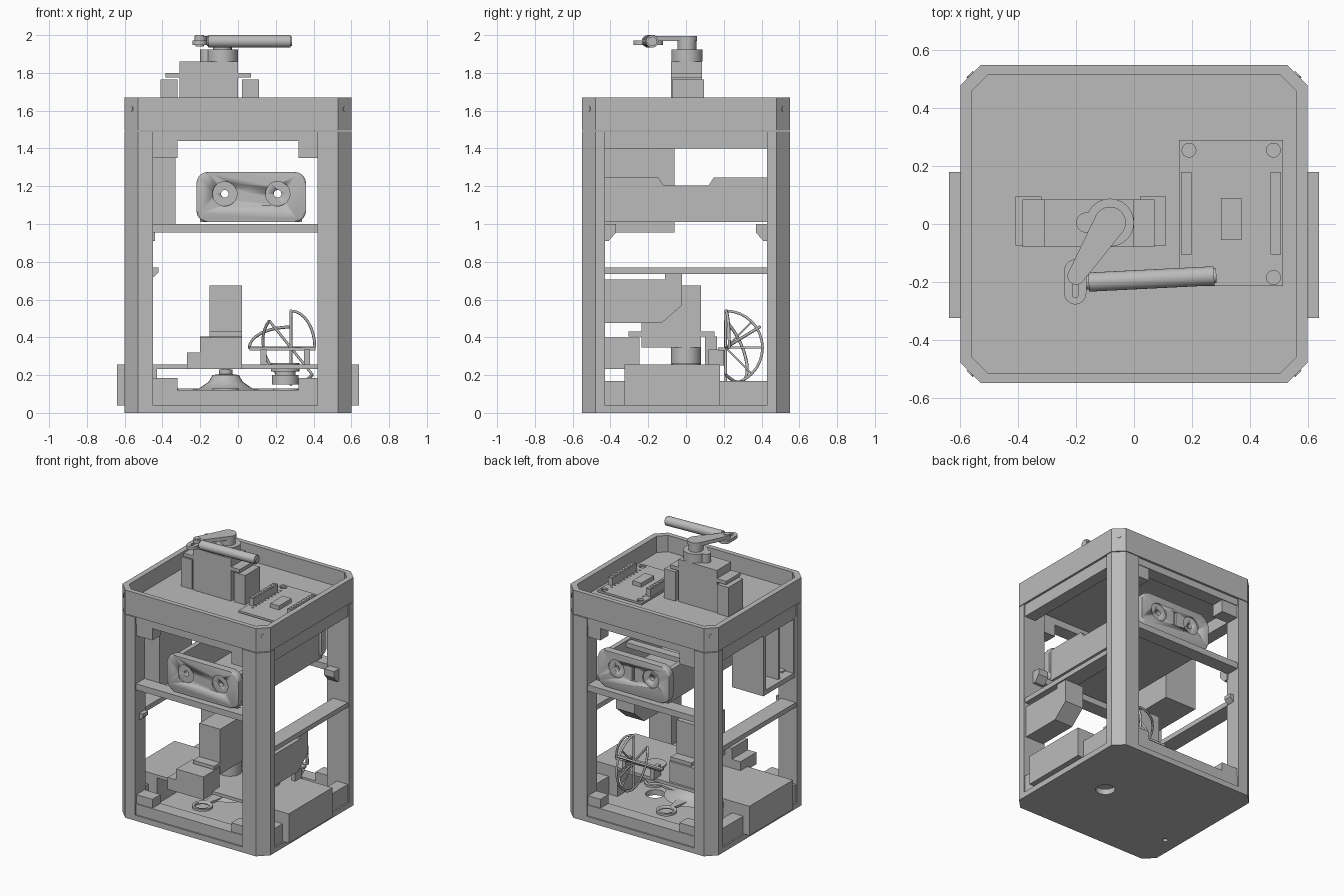
import bpy, bmesh
from math import pi, cos, sin
from mathutils import Vector, Matrix

if "Cube" in bpy.data.objects:
    bpy.data.objects.remove(bpy.data.objects["Cube"])

grey = bpy.data.materials.new("plain grey")
grey.use_nodes = True
grey.diffuse_color = (0.5, 0.5, 0.5, 1)
grey.node_tree.nodes["Principled BSDF"].inputs["Base Color"].default_value = (0.5, 0.5, 0.5, 1)


def finish(name, bm, smooth=False):
    bmesh.ops.recalc_face_normals(bm, faces=bm.faces)
    me = bpy.data.meshes.new(name)
    bm.to_mesh(me)
    bm.free()
    me.materials.append(grey)
    ob = bpy.data.objects.new(name, me)
    bpy.context.scene.collection.objects.link(ob)
    if smooth:
        bpy.ops.object.select_all(action='DESELECT')
        ob.select_set(True)
        bpy.context.view_layer.objects.active = ob
        bpy.ops.object.shade_smooth_by_angle(angle=0.6)
    return ob


def prism(name, pts, axis, a, b, bevel=0.0, smooth=False):
    """Extrude a 2D outline along X, Y or Z from a to b."""
    place = {'X': lambda p, t: (t, p[0], p[1]), 'Y': lambda p, t: (p[0], t, p[1]),
             'Z': lambda p, t: (p[0], p[1], t)}[axis]
    bm = bmesh.new()
    lo = [bm.verts.new(place(p, a)) for p in pts]
    hi = [bm.verts.new(place(p, b)) for p in pts]
    caps = [bm.faces.new(lo), bm.faces.new(hi)]
    for i in range(len(pts)):
        j = (i + 1) % len(pts)
        bm.faces.new((lo[i], lo[j], hi[j], hi[i]))
    if bevel:
        edges = [e for f in caps for e in f.edges]
        bmesh.ops.bevel(bm, geom=edges, offset=bevel, segments=3, affect='EDGES', profile=0.5)
    return finish(name, bm, smooth)


def box(name, x0, x1, y0, y1, z0, z1):
    return prism(name, [(x0, y0), (x1, y0), (x1, y1), (x0, y1)], 'Z', z0, z1)


def circle(cx, cy, r, n=24, start=0.0, sweep=2 * pi):
    return [(cx + r * cos(start + sweep * i / n), cy + r * sin(start + sweep * i / n)) for i in range(n)]


def disc(name, cx, cy, r, z0, z1, n=24, axis='Z'):
    return prism(name, circle(cx, cy, r, n), axis, z0, z1, smooth=True)


def octagon(hx, hy, c):
    return [(hx, c - hy), (hx, hy - c), (hx - c, hy), (c - hx, hy),
            (-hx, hy - c), (-hx, c - hy), (c - hx, -hy), (hx - c, -hy)]


def rod(name, points, r, closed=False):
    cu = bpy.data.curves.new(name, 'CURVE')
    cu.dimensions = '3D'
    cu.bevel_depth, cu.bevel_resolution, cu.use_fill_caps = r, 1, True
    sp = cu.splines.new('POLY')
    sp.points.add(len(points) - 1)
    for p, q in zip(sp.points, points):
        p.co = (*q, 1)
    sp.use_cyclic_u = closed
    cu.materials.append(grey)
    ob = bpy.data.objects.new(name, cu)
    bpy.context.scene.collection.objects.link(ob)


def cut(ob, cutter):
    m = ob.modifiers.new("cut", 'BOOLEAN')
    m.operation, m.solver, m.object = 'DIFFERENCE', 'EXACT', cutter
    dg = bpy.context.evaluated_depsgraph_get()
    ob.data = bpy.data.meshes.new_from_object(ob.evaluated_get(dg))
    ob.modifiers.clear()
    bpy.data.objects.remove(cutter)


def hull(c1, r1, c2, r2):
    """Tapered link outline around two circles."""
    a, b = Vector(c1), Vector(c2)
    ang = (b - a).angle_signed(Vector((1, 0)))
    return circle(*c1, r1, 12, ang + pi / 2, pi * 12 / 11) + circle(*c2, r2, 12, ang - pi / 2, pi * 12 / 11)


# Base plate and top tray
base = prism("base_plate", octagon(.6, .55, .07), 'Z', 0, .04)
cut(base, disc("cutter", .25, 0, .065, -.1, .1))
cut(base, disc("cutter", -.49, -.26, .018, -.1, .1, 12))
tray = prism("top_tray", octagon(.6, .55, .07), 'Z', 1.495, 1.67)
cut(tray, prism("cutter", octagon(.56, .515, .055), 'Z', 1.55, 1.8))

# Corner pillars, joint blocks and screws
for sx, side in ((1, "left"), (-1, "right")):
    xin = .42 if sx > 0 else .45
    for sy, end in ((1, "back"), (-1, "front")):
        tag = end + "_" + side
        prism("pillar_" + tag, [(sx * x, sy * y) for x, y in
              ((xin, .43), (.6, .43), (.6, .48), (.53, .55), (xin, .55))], 'Z', .04, 1.49)
        for z0, z1, part in ((.04, .185, "lower"), (1.35, 1.49, "upper")):
            xs = sorted((sx * .32, sx * .5))
            ys = sorted((sy * .44, sy * .535))
            box(part + "_joint_" + tag, *xs, *ys, z0, z1)
        # screw head on the chamfer
        bm = bmesh.new()
        d = Vector((sx, sy, 0)).normalized()
        bmesh.ops.create_cone(bm, cap_ends=True, segments=12, radius1=.015, radius2=.015, depth=.008,
                              matrix=Matrix.Translation((sx * .565, sy * .515, 1.61))
                              @ d.to_track_quat('Z', 'Y').to_matrix().to_4x4())
        finish("screw_" + tag, bm)
        # braces under the rails
        prism("rail_brace_" + tag, [(sy * .44, .91), (sy * .41, .91), (sy * .37, .955), (sy * .37, 1), (sy * .44, 1)],
              'X', sx * .44, sx * .52)
        prism("side_brace_" + tag, [(sx * .46, .71), (sx * .44, .725), (sx * .42, .745), (sx * .42, .77), (sx * .46, .77)],
              'Y', sy * .44, sy * .5)
    # side frame and outer box
    for z0, z1, part in ((.04, .17, "bottom"), (.735, .77, "middle"), (1.40, 1.49, "top")):
        box(part + "_rail_" + side, *sorted((sx * (.47 if part == "middle" else .5), sx * .59)), -.44, .44, z0, z1)
    box("side_box_" + side, *sorted((sx * .43, sx * .64)), -.325, .18, .04, .255)

# Front and back rails
for sy, end in ((1, "back"), (-1, "front")):
    for z0, z1, part in ((.04, .12, "bottom"), (.955, 1.0, "middle"), (1.44, 1.49, "top")):
        box(part + "_rail_" + end, -.46, .44, *sorted((sy * .44, sy * .54)), z0, z1)

# Cradle with rounded end panels
cradle = box("cradle", -.2, .34, -.49, .49, 1.01, 1.245)
cut(cradle, box("cutter", -.165, .305, -.46, .46, 1.04, 1.4))
cut(cradle, prism("cutter", [(-.12, 1.205), (.12, 1.205), (.15, 1.25), (.15, 1.4), (-.15, 1.4), (-.15, 1.25)], 'X', -1, 1))
box("cradle_cross_bar", -.18, .32, .2, .26, 1.2, 1.235)
for sy, end in ((1, "back"), (-1, "front")):
    outline = []
    for cx, cz, st in ((.3, 1.215, 0), (-.16, 1.215, pi / 2), (-.16, 1.07, pi), (.3, 1.07, 1.5 * pi)):
        outline += circle(cx, cz, .06, 6, st, pi / 2 * 6 / 5)
    panel = prism("cradle_panel_" + end, outline, 'Y', sy * .455, sy * .51, .012, True)
    for x in (-.07, .21):
        cut(panel, disc("cutter", x, 1.16, .065, sy * .5, sy * .6, axis='Y'))
        cut(panel, disc("cutter", x, 1.16, .02, sy * .4, sy * .6, 16, 'Y'))
        cut(cradle, disc("cutter", x, 1.16, .02, sy * .4, sy * .6, 16, 'Y'))
    if sy > 0:
        cut(panel, box("cutter", .06, .08, .49, .6, 1.11, 1.21))

# Open case on the right side
case = box("side_case", -.585, -.33, -.44, -.06, .955, 1.42)
cut(case, box("cutter", -.7, -.36, -.41, -.09, .99, 1.385))
box("case_board", -.42, -.40, -.38, -.12, 1.02, 1.35)
box("case_post", -.56, -.36, -.29, -.27, .98, 1.39)

# Duct box on the left side
prism("duct", [(-.44, .475), (-.13, .475), (-.02, .57), (-.02, .735), (-.11, .735), (-.11, .705), (-.44, .705)],
      'X', .43, .58)

# Inner deck, lower motor and its mounts
box("inner_deck", -.5, .5, -.325, .18, .232, .255)
box("lower_motor_body", -.15, .02, -.235, .08, .345, .675)
box("lower_motor_ears", -.15, .02, -.305, .15, .405, .43)
disc("lower_motor_gear", -.065, 0, .08, .255, .35)
box("motor_mount_front", -.2, .02, -.43, -.245, .232, .40)
box("motor_mount_step", -.27, -.2, -.43, -.245, .232, .32)
box("motor_mount_back", -.2, .02, .1, .165, .25, .405)

# Rotor: lathed hub with ringed arms
bm = bmesh.new()
prof = [(0, .23), (.035, .23), (.035, .205), (.07, .2), (.09, .165), (.14, .13), (.2, .118), (0, .115)]
vs = [bm.verts.new((r, 0, z)) for r, z in prof]
es = [bm.edges.new(p) for p in zip(vs, vs[1:])]
bmesh.ops.spin(bm, geom=vs + es, cent=(0, 0, 0), axis=(0, 0, 1), angle=2 * pi, steps=24)
bmesh.ops.remove_doubles(bm, verts=bm.verts, dist=.0005)
bmesh.ops.translate(bm, verts=bm.verts, vec=(-.065, 0, 0))
finish("rotor_hub", bm, True)
disc("rotor_shaft", -.065, 0, .02, .04, .26)
for i in range(4):
    dx, dy = ((1, 0), (0, 1), (-1, 0), (0, -1))[i]
    ring = disc("rotor_ring", -.065 + .32 * dx, .32 * dy, .07, .113, .13)
    cut(ring, disc("cutter", -.065 + .32 * dx, .32 * dy, .05, .05, .2))
    prism("rotor_arm", hull((-.065 + .1 * dx, .1 * dy), .05, (-.065 + .25 * dx, .25 * dy), .018), 'Z', .113, .13)

# Spool above the floor hole
for r, z0, z1 in ((.07, .15, .2), (.055, .2, .22), (.075, .22, .265)):
    disc("spool", .25, 0, r, z0, z1)

# Wire fan: half rings with spokes around one centre
c = Vector((.28, .21, .345))
for name, u, v, rad in (("upright", (0, 0, 1), (0, 1, 0), .195), ("side", (0, 0, 1), (.65, .1, 0), .195),
                        ("level", (-1.1, 0, 0), (0, .9, .55), .2), ("lower", (.6, 0, -.75), (-.5, .6, -.6), .19)):
    u, v = Vector(u) * rad, Vector(v) * rad
    rod("fan_ring_" + name, [c + u * cos(pi * i / 16) + v * sin(pi * i / 16)
                             for i in range(9 if name in ("side", "level") else 17)], .008)
    rod("fan_bar_" + name, [c + u, c, c + v if name in ("side", "level") else c - u], .008)
for a in (pi / 4, pi / 2, 3 * pi / 4):
    rod("fan_spoke", [c, c + Vector((0, sin(a), cos(a))) * .195], .006)
for x in (.12, .35):
    box("fan_post", x, x + .03, .12, .2, .25, .335)
box("fan_base", .06, .41, .17, .21, .33, .345)

# Top motor, mounts and crank
box("top_motor_body", -.31, 0, -.08, .085, 1.55, 1.86)
box("top_motor_ears", -.385, .07, -.08, .085, 1.775, 1.80)
for x0, x1 in ((-.41, -.32), (.02, .11)):
    box("top_motor_mount", x0, x1, -.075, .095, 1.55, 1.765)
disc("top_gear", -.083, .005, .083, 1.86, 1.925)
disc("top_gear_small", -.165, .005, .035, 1.86, 1.925)
disc("crank_hub", -.083, .005, .05, 1.92, 1.99)
prism("crank_arm", hull((-.083, .005), .055, (-.2, -.18), .03), 'Z', 1.968, 1.995)
link = prism("crank_link", hull((-.203, -.16), .038, (-.203, -.24), .038), 'Z', 1.948, 1.972)
cut(link, prism("cutter", hull((-.203, -.2), .01, (-.203, -.245), .01), 'Z', 1.9, 2))
disc("crank_pin", -.203, -.185, .022, 1.94, 2.0)
bm = bmesh.new()
bmesh.ops.create_cone(bm, cap_ends=True, segments=24, radius1=.033, radius2=.033, depth=.45,
                      matrix=Matrix.Translation((.06, -.19, 1.967)) @ Matrix.Rotation(.05, 4, 'Z')
                      @ Matrix.Rotation(pi / 2, 4, 'Y'))
bmesh.ops.bevel(bm, geom=[e for e in bm.edges if any(len(f.verts) > 4 for f in e.link_faces)],
                offset=.008, segments=2, affect='EDGES')
finish("crank_handle", bm, True)

# Circuit board with headers, pins and chip
board = box("circuit_board", .155, .515, -.215, .29, 1.56, 1.575)
for x, y in ((.19, .255), (.482, .255), (.482, -.185)):
    cut(board, disc("cutter", x, y, .024, 1.5, 1.6, 16))
for x0, px in ((.163, .208), (.472, .462)):
    box("pin_header", x0, x0 + .036, -.105, .18, 1.575, 1.63)
    for i in range(10):
        y = -.09 + i * .0285
        box("header_socket", x0 + .008, x0 + .028, y - .009, y + .009, 1.63, 1.633)
        disc("solder_point", px, -.125 + i * .036, .008, 1.575, 1.579, 8)
box("chip", .3, .372, -.055, .09, 1.575, 1.605)
